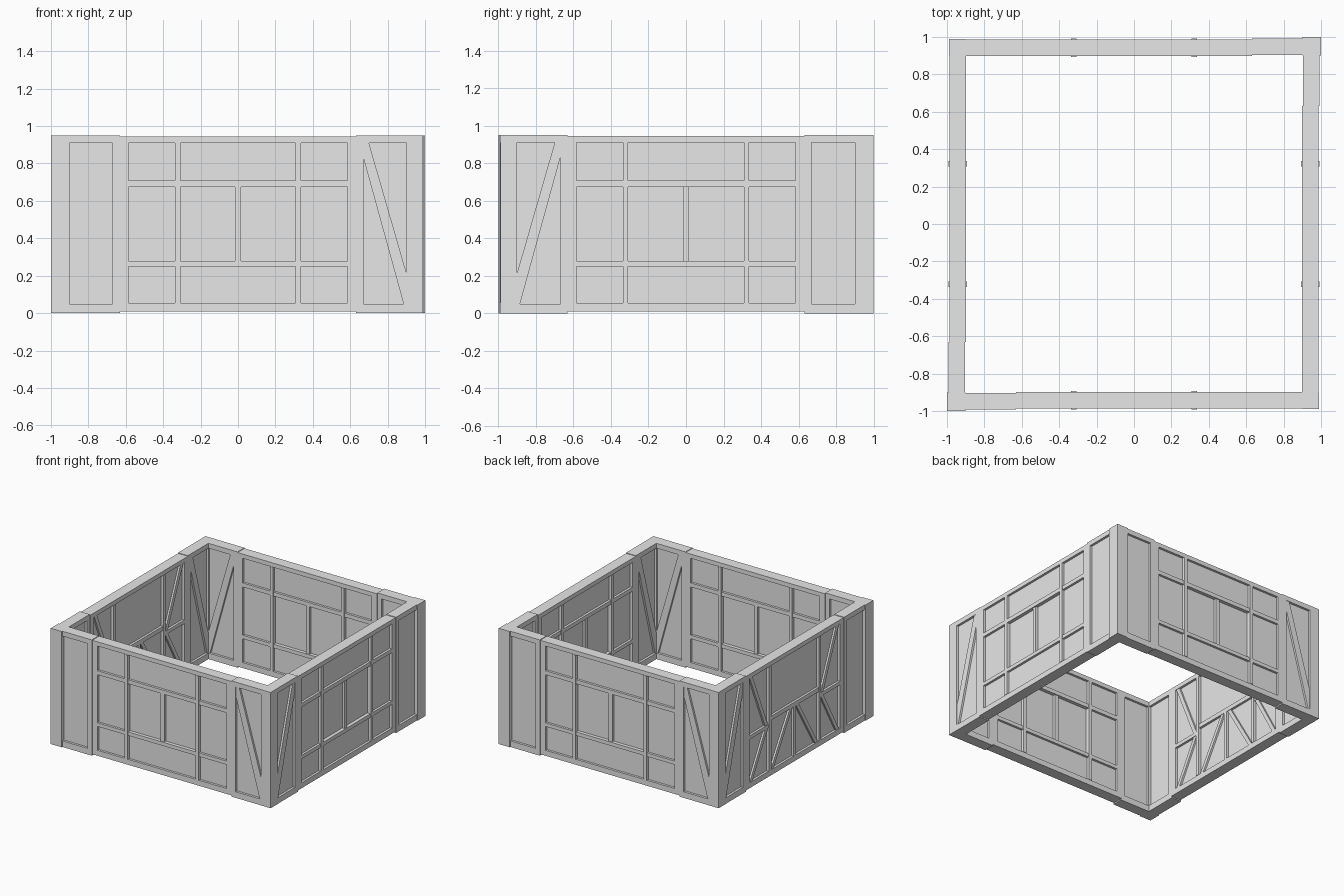
import bpy, bmesh, math
from mathutils import Matrix

cube = bpy.data.objects.get("Cube")
if cube:
    bpy.data.objects.remove(cube, do_unlink=True)

GREY = (0.8, 0.8, 0.8, 1)
mat = bpy.data.materials.new("plain_grey")
mat.use_nodes = True
mat.diffuse_color = GREY
mat.node_tree.nodes["Principled BSDF"].inputs["Base Color"].default_value = GREY

MID = 0.942      # distance of a wall's middle plane from the centre
HALF = 0.045     # half thickness of timbers
CORE = 0.026     # half thickness of infill panels
TOP = 0.95


def prism(bm, pts, half=HALF, shift=0.0):
    """Extrude a (u, z) outline through the wall thickness."""
    rings = [[bm.verts.new((u, -MID - shift + s * half, z)) for u, z in pts] for s in (-1, 1)]
    bm.faces.new(rings[0])
    bm.faces.new(rings[1][::-1])
    n = len(pts)
    for i in range(n):
        j = (i + 1) % n
        bm.faces.new((rings[0][i], rings[1][i], rings[1][j], rings[0][j]))


def bar(bm, u0, u1, z0, z1, half=HALF, shift=0.0):
    prism(bm, [(u0, z0), (u1, z0), (u1, z1), (u0, z1)], half, shift)


def brace(bm, a, b, w=0.018, half=HALF - 0.004):
    """Slanted timber whose ends are cut level."""
    prism(bm, [(a[0] - w, a[1]), (a[0] + w, a[1]), (b[0] + w, b[1]), (b[0] - w, b[1])], half)


def finish(bm, name, turn=0):
    bmesh.ops.transform(bm, matrix=Matrix.Rotation(turn, 4, 'Z'), verts=bm.verts)
    bmesh.ops.recalc_face_normals(bm, faces=bm.faces)
    me = bpy.data.meshes.new(name)
    bm.to_mesh(me)
    bm.free()
    me.materials.append(mat)
    bpy.context.collection.objects.link(bpy.data.objects.new(name, me))


def frame(bm):
    """Sills, end posts and the two bay posts shared by all walls."""
    bar(bm, -0.585, 0.585, 0.01, 0.055)
    bar(bm, -0.585, 0.585, 0.91, 0.945)
    for s in (-1, 1):
        bar(bm, *sorted((s * 0.585, s * 0.632)), 0.01, 0.945)
        bar(bm, *sorted((s * 0.308, s * 0.337)), 0.055, 0.91, HALF + 0.004)
        bar(bm, *sorted((s * 0.32, s * 0.59)), 0.03, 0.92, CORE)


def window_wall(name, turn):
    bm = bmesh.new()
    frame(bm)
    for z0, z1 in ((0.25, 0.28), (0.675, 0.708)):
        for u0, u1 in ((-0.585, -0.337), (-0.308, 0.308), (0.337, 0.585)):
            bar(bm, u0, u1, z0, z1)
    # Infill above and below, with a deeper window pane between
    bar(bm, -0.32, 0.32, 0.03, 0.265, CORE)
    bar(bm, -0.32, 0.32, 0.69, 0.92, CORE)
    bar(bm, -0.32, 0.32, 0.265, 0.69, CORE - 0.01)
    bar(bm, -0.016, 0.016, 0.28, 0.675, HALF - 0.008)
    finish(bm, name, turn)


def braced_wall(name, turn):
    bm = bmesh.new()
    frame(bm)
    bar(bm, -0.32, 0.32, 0.03, 0.92, CORE)
    bar(bm, -0.308, 0.308, 0.46, 0.495)
    bar(bm, -0.016, 0.016, 0.055, 0.46)
    for s in (-1, 1):
        bar(bm, *sorted((s * 0.337, s * 0.585)), 0.41, 0.44)
        brace(bm, (s * 0.04, 0.46), (s * 0.285, 0.055))
        brace(bm, (s * 0.56, 0.91), (s * 0.36, 0.44))
        brace(bm, (s * 0.36, 0.41), (s * 0.56, 0.055))
    finish(bm, name, turn)


def corner_arm(name, turn, side, braced):
    """Short wall arm joining a wall to its corner post."""
    bm = bmesh.new()
    shift = 0.0 if braced else 0.006

    def span(a, b, z0, z1, half=HALF):
        bar(bm, *sorted((side * a, side * b)), z0, z1, half, shift)
    span(0.632, 0.67, 0, TOP)
    span(0.67, 0.905, 0, 0.05)
    span(0.67, 0.905, 0.91, TOP)
    span(0.66, 0.93, 0.03, 0.93, CORE)
    if braced:
        # Diagonal runs from the upper inner end to the foot of the corner post
        outline = [(0.67, 0.91), (0.70, 0.91), (0.905, 0.2), (0.905, 0.05), (0.885, 0.05), (0.67, 0.83)]
        prism(bm, [(side * u, z) for u, z in outline], HALF - 0.003)
    finish(bm, name, turn)


def corner_post(name, sx, sy, reach):
    bm = bmesh.new()
    bmesh.ops.create_cube(bm, size=1)
    width = reach - 0.9
    mid = (reach + 0.9) / 2
    for v in bm.verts:
        v.co = (sx * mid + v.co.x * width, sy * mid + v.co.y * width, TOP / 2 + v.co.z * TOP)
    finish(bm, name)


# Four sides, turning from the front through +x, the back and -x
for i, label in enumerate(("front", "left", "back", "right")):
    turn = i * math.pi / 2
    build = braced_wall if label == "right" else window_wall
    build(label + "_wall", turn)
    for side in (-1, 1):
        braced = (side > 0) == (i % 2 == 0)
        kind = "braced" if braced else "panelled"
        corner_arm(f"{label}_{kind}_arm", turn, side, braced)

# Corner posts; the panelled corners stand slightly proud
for sx, xn in ((1, "left"), (-1, "right")):
    for sy, yn in ((-1, "front"), (1, "back")):
        corner_post(f"{yn}_{xn}_corner_post", sx, sy, 1.0 if sx == sy else 0.988)
